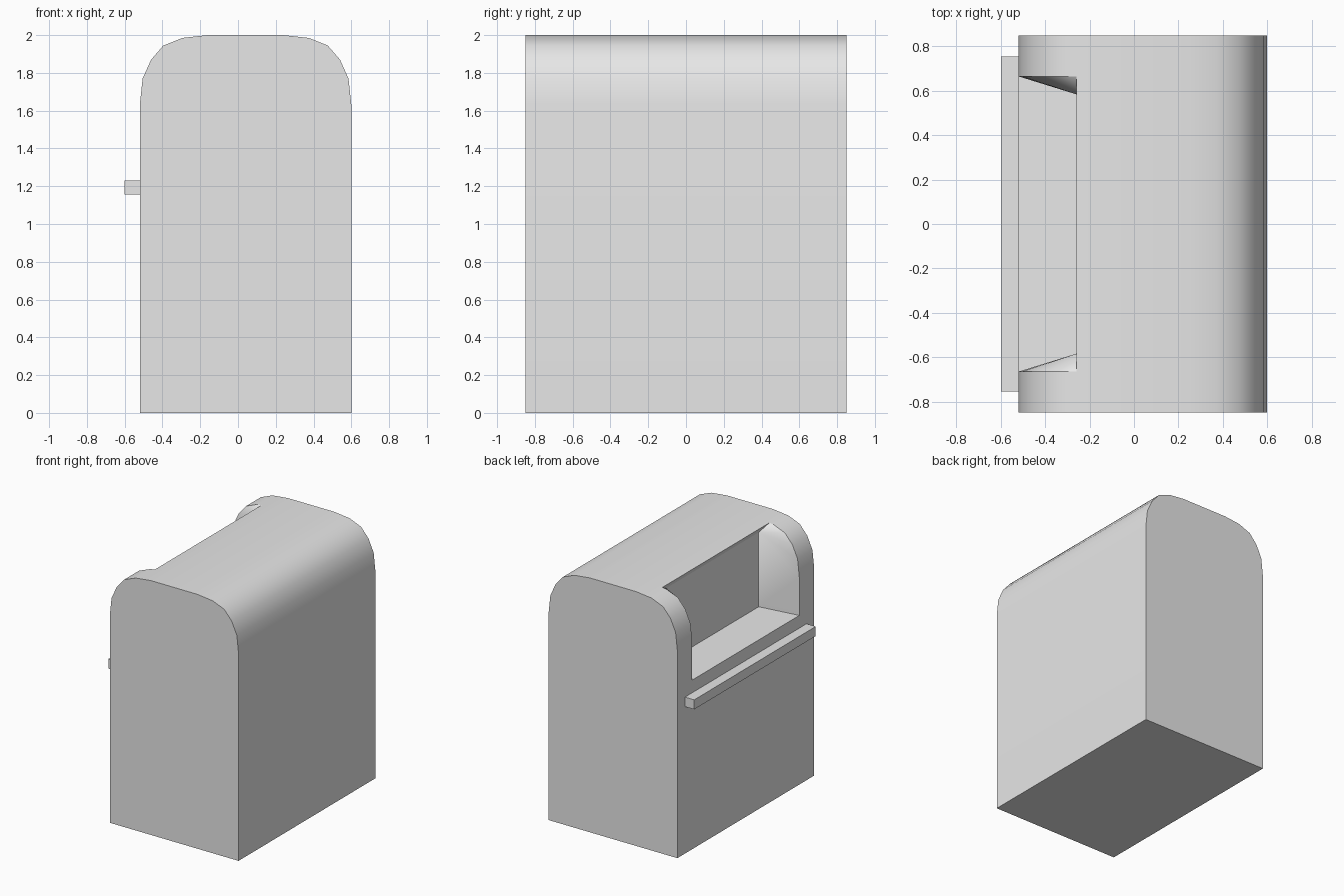
import bpy
import bmesh
import math

cube = bpy.data.objects.get("Cube")
if cube:
    bpy.data.objects.remove(cube, do_unlink=True)

# Single plain colour
grey = bpy.data.materials.new("light_grey")
grey.use_nodes = True
grey.diffuse_color = (0.8, 0.8, 0.8, 1)
grey.node_tree.nodes["Principled BSDF"].inputs["Base Color"].default_value = (0.8, 0.8, 0.8, 1)


def finish(bm, name):
    bmesh.ops.recalc_face_normals(bm, faces=bm.faces)
    mesh = bpy.data.meshes.new(name)
    bm.to_mesh(mesh)
    bm.free()
    obj = bpy.data.objects.new(name, mesh)
    obj.data.materials.append(grey)
    bpy.context.collection.objects.link(obj)
    return obj


# Cabinet outline (x, z): rounded shoulders mirrored about the middle
MID = 0.04
shoulder = [(-0.52, 1.63), (-0.505, 1.77), (-0.46, 1.87),
            (-0.395, 1.945), (-0.295, 1.985)]
crown = (-0.16, 2.0)
right = [(2 * MID - x, z) for x, z in reversed(shoulder + [crown])]
opening = [(-0.52, 1.33)] + shoulder + [(-0.26, 1.989)]
outline = [(-0.52, 0)] + opening + [crown] + right + [(0.6, 0)]
first, last = 1, len(opening)      # outline span of the opening

# Cabinet shell: three lengthwise strips, the middle one left open
bm = bmesh.new()
rings = [[bm.verts.new((x, y, z)) for x, z in outline]
         for y in (-0.85, -0.665, 0.665, 0.85)]
n = len(outline)
for s in range(3):
    a, b = rings[s], rings[s + 1]
    for i in range(n):
        if s == 1 and first <= i < last:
            continue
        j = (i + 1) % n
        bm.faces.new((a[i], a[j], b[j], b[i]))
bm.faces.new(rings[0])
bm.faces.new(rings[3])

# Recess: splayed cheeks running in to a smaller back wall
corners = []
for ring, y in ((rings[1], -0.575), (rings[2], 0.575)):
    low = bm.verts.new((-0.23, y, 1.355))
    high = bm.verts.new((-0.23, y, 1.94))
    rim = ring[first:last + 1]
    bm.faces.new((rim[0], rim[1], low))
    bm.faces.new((rim[1], high, low))
    for p, q in zip(rim[1:], rim[2:]):
        bm.faces.new((p, q, high))
    corners.append((rim[0], low, high, rim[-1]))
near, far = corners
for k in range(3):                 # floor, back wall, upper lip
    bm.faces.new((near[k], near[k + 1], far[k + 1], far[k]))
cabinet = finish(bm, "cabinet")

# Ledge below the opening
bm = bmesh.new()
bmesh.ops.create_cube(bm, size=1)
for v in bm.verts:
    v.co.x = -0.6 if v.co.x < 0 else -0.515
    v.co.y *= 1.51
    v.co.z = 1.1925 + v.co.z * 0.075
finish(bm, "ledge")

# Smooth the rounded top, keep corners sharp
bpy.ops.object.select_all(action="DESELECT")
cabinet.select_set(True)
bpy.context.view_layer.objects.active = cabinet
bpy.ops.object.shade_smooth_by_angle(angle=math.radians(30))
